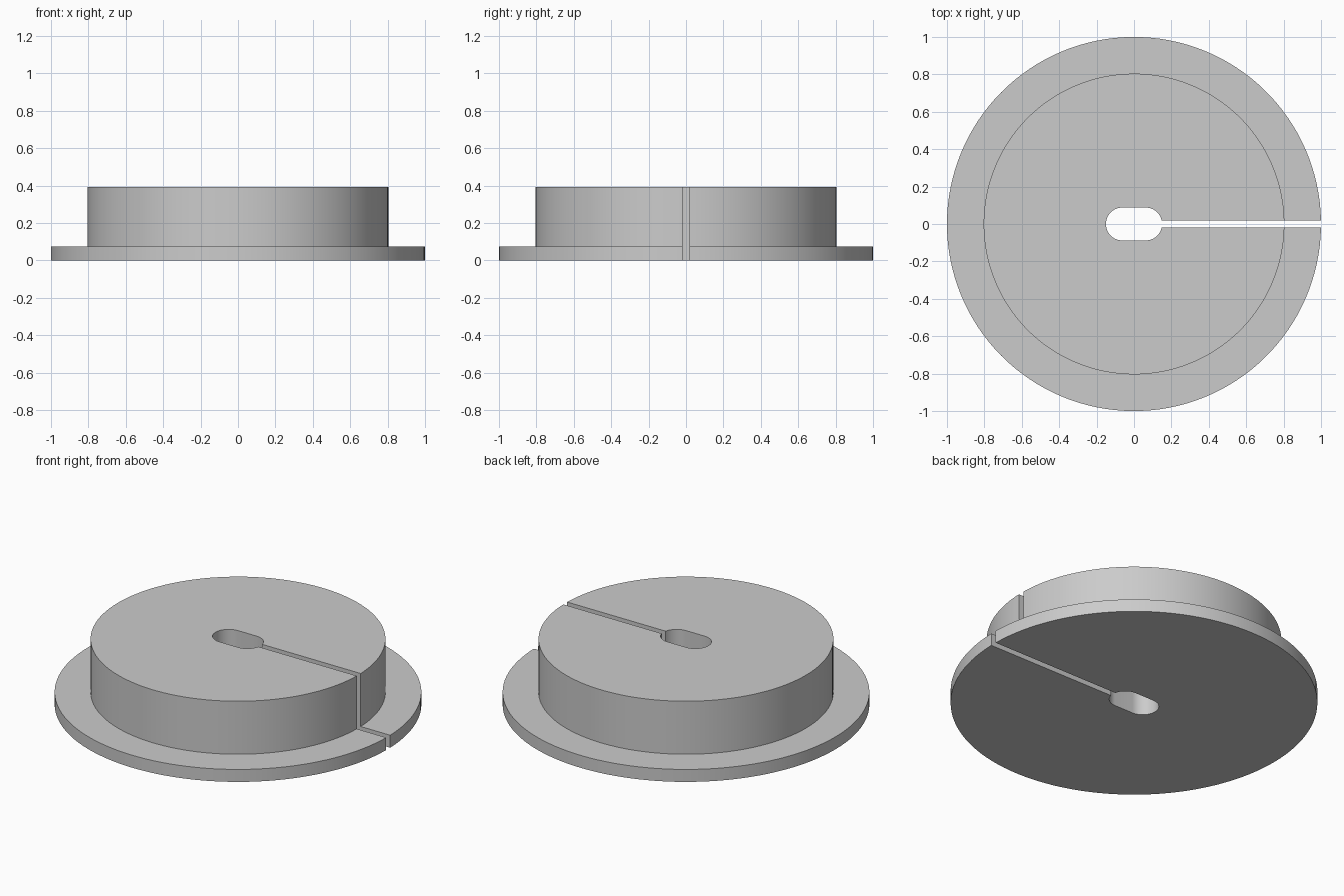
import bpy, bmesh
from math import radians, asin, sin, cos, pi, sqrt

if "Cube" in bpy.data.objects:
    bpy.data.objects.remove(bpy.data.objects["Cube"], do_unlink=True)

FLANGE_R, HUB_R = 1.0, 0.804
FLANGE_Z, TOP_Z = 0.075, 0.394
SLIT = 0.0185                    # half width of the radial slit
HOLE_R, HOLE_X = 0.088, 0.062    # oblong hole: end radius and end offset


def arc(radius, cx, start, end, n):
    return [(cx + radius * cos(start + (end - start) * i / n),
             radius * sin(start + (end - start) * i / n)) for i in range(n + 1)]


def split_ring(radius, n=128):
    a = asin(SLIT / radius)
    return arc(radius, 0, a, 2 * pi - a, n)


# Oblong hole outline, open where the slit enters it
a = asin(SLIT / HOLE_R)
hole = (arc(HOLE_R, HOLE_X, a, pi / 2, 12)
        + arc(HOLE_R, -HOLE_X, pi / 2, 3 * pi / 2, 28)
        + arc(HOLE_R, HOLE_X, 3 * pi / 2, 2 * pi - a, 12))

bm = bmesh.new()


def loop(points, z):
    return [bm.verts.new((x, y, z)) for x, y in points]


def strip(low, high):
    for i in range(len(low) - 1):
        bm.faces.new((low[i], low[i + 1], high[i + 1], high[i]))


# Outer wall, flange ledge and hub wall
outer = [loop(split_ring(FLANGE_R), 0), loop(split_ring(FLANGE_R), FLANGE_Z),
         loop(split_ring(HUB_R), FLANGE_Z), loop(split_ring(HUB_R), TOP_Z)]
for low, high in zip(outer, outer[1:]):
    strip(low, high)

# Hole wall
hole_low, hole_high = loop(hole, 0), loop(hole, TOP_Z)
strip(hole_high, hole_low)

# Flat bottom and top, and the two stepped slit walls
bm.faces.new(hole_low + outer[0][::-1])
bm.faces.new(outer[3] + hole_high[::-1])
for end in (0, -1):
    wall = [hole_low[end]] + [ring[end] for ring in outer] + [hole_high[end]]
    bm.faces.new(wall if end else wall[::-1])
bmesh.ops.recalc_face_normals(bm, faces=bm.faces)

mesh = bpy.data.meshes.new("slotted_flanged_plug")
bm.to_mesh(mesh)
bm.free()
plug = bpy.data.objects.new("slotted_flanged_plug", mesh)
bpy.context.collection.objects.link(plug)

# Single grey material
grey = bpy.data.materials.new("light_grey")
grey.use_nodes = True
colour = (0.6, 0.6, 0.6, 1)
grey.diffuse_color = colour
grey.node_tree.nodes["Principled BSDF"].inputs["Base Color"].default_value = colour
mesh.materials.append(grey)

bpy.ops.object.select_all(action='DESELECT')
plug.select_set(True)
bpy.context.view_layer.objects.active = plug
bpy.ops.object.shade_smooth_by_angle(angle=radians(30))
